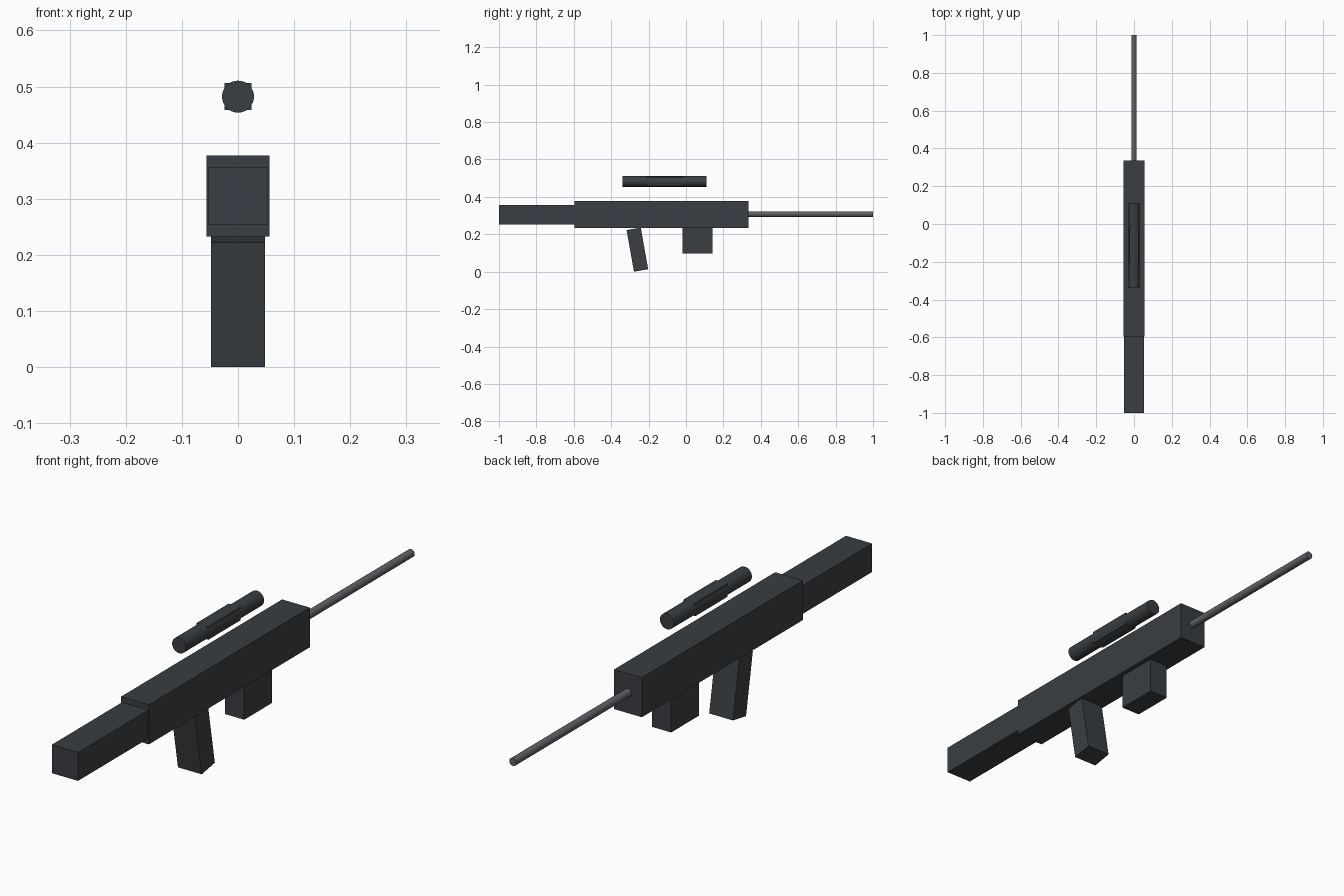
import bpy
from math import radians, pi

cube = bpy.data.objects.get("Cube")
if cube:
    bpy.data.objects.remove(cube, do_unlink=True)


def material(name, rgb):
    m = bpy.data.materials.new(name)
    m.use_nodes = True
    colour = (*rgb, 1)
    m.diffuse_color = colour
    m.node_tree.nodes["Principled BSDF"].inputs["Base Color"].default_value = colour
    return m


dark = material("dark gunmetal", (0.042, 0.048, 0.054))
steel = material("grey steel", (0.115, 0.12, 0.13))


def finish(name, mat):
    ob = bpy.context.object
    ob.name = name
    ob.data.materials.append(mat)
    return ob


def box(name, centre, size, tilt=0):
    bpy.ops.mesh.primitive_cube_add(size=1, location=centre)
    ob = finish(name, dark)
    ob.scale = size
    ob.rotation_euler.x = radians(tilt)
    return ob


def rod(name, radius, y0, y1, z, mat):
    bpy.ops.mesh.primitive_cylinder_add(
        vertices=32, radius=radius, depth=y1 - y0,
        location=(0, (y0 + y1) / 2, z), rotation=(pi / 2, 0, 0))
    ob = finish(name, mat)
    bpy.ops.object.shade_smooth_by_angle(angle=radians(30))
    return ob


# Main body and stock
box("receiver", (0, -0.13, 0.305), (0.112, 0.93, 0.145))
box("stock", (0, -0.79, 0.305), (0.106, 0.42, 0.104))

# Tilted grip and straight magazine below the body
box("grip", (0, -0.26, 0.118), (0.096, 0.077, 0.226), tilt=10)
box("magazine", (0, 0.061, 0.17), (0.077, 0.16, 0.144))

# Barrel
rod("barrel", 0.0145, 0.32, 1.0, 0.308, steel)

# Floating sight tube with a square middle block
rod("sight_tube", 0.0285, -0.34, 0.11, 0.482, dark)
box("sight_block", (0, -0.113, 0.482), (0.048, 0.187, 0.048))
